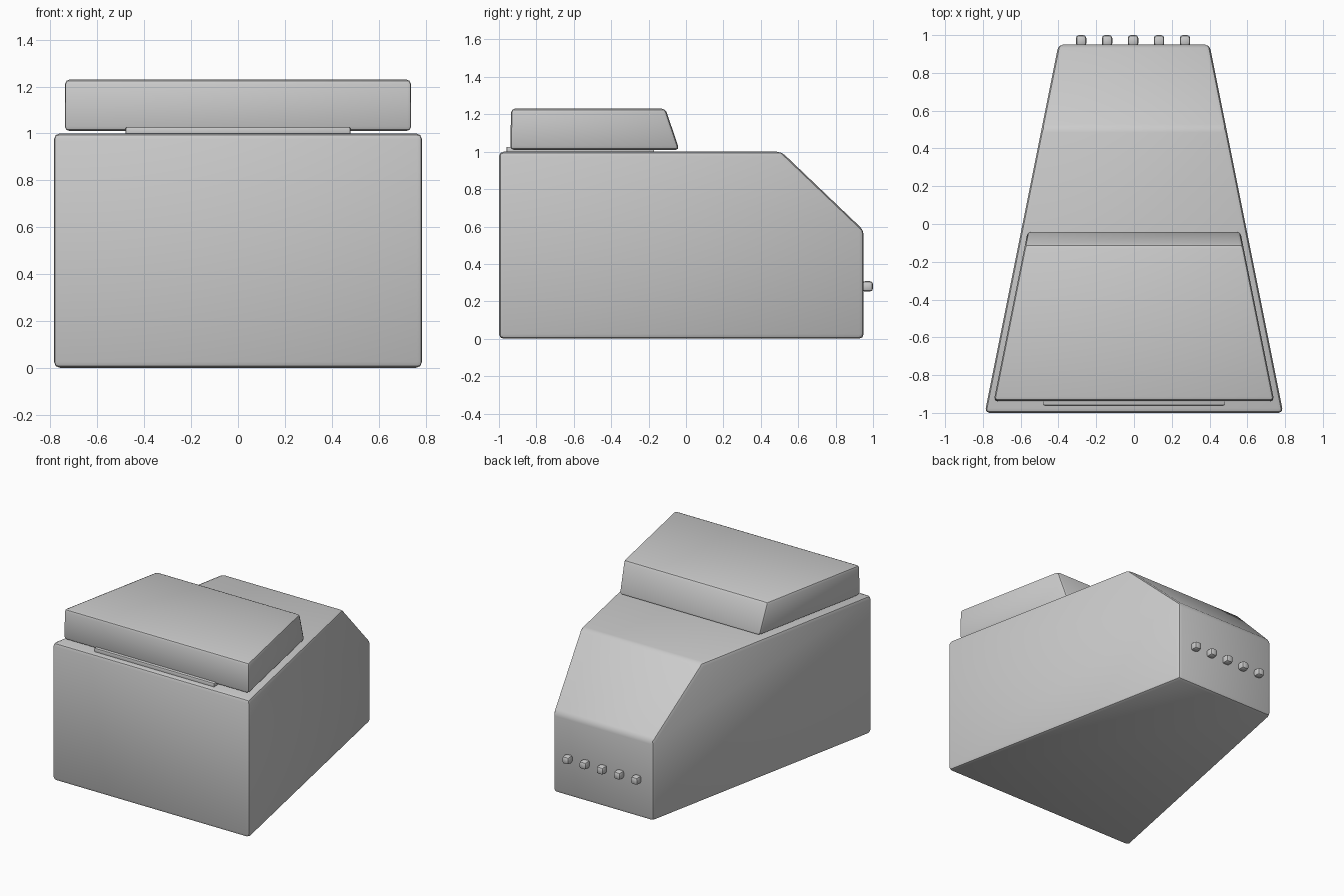
import bpy, bmesh

if "Cube" in bpy.data.objects:
    bpy.data.objects.remove(bpy.data.objects["Cube"])


def half_width(y, margin=0.0):
    # Plan taper: wide at the front, narrow at the back
    return 0.79 - (y + 1.0) * 0.39 / 1.95 - margin


def tapered_prism(name, profile, margin, bevel, segments):
    # Extrude a side (y, z) profile across x, following the plan taper
    bm = bmesh.new()
    left = [bm.verts.new((-half_width(y, margin), y, z)) for y, z in profile]
    right = [bm.verts.new((half_width(y, margin), y, z)) for y, z in profile]
    bm.faces.new(left)
    bm.faces.new(right[::-1])
    n = len(profile)
    for i in range(n):
        j = (i + 1) % n
        bm.faces.new((left[i], right[i], right[j], left[j]))
    finish(name, bm, bevel, segments)


def block(name, centre, size, bevel, segments=2):
    bm = bmesh.new()
    bmesh.ops.create_cube(bm, size=1.0)
    bmesh.ops.scale(bm, vec=size, verts=bm.verts)
    bmesh.ops.translate(bm, vec=centre, verts=bm.verts)
    finish(name, bm, bevel, segments)


def finish(name, bm, bevel, segments):
    bmesh.ops.recalc_face_normals(bm, faces=bm.faces)
    mesh = bpy.data.meshes.new(name)
    bm.to_mesh(mesh)
    bm.free()
    obj = bpy.data.objects.new(name, mesh)
    bpy.context.collection.objects.link(obj)
    mod = obj.modifiers.new("soft_edges", "BEVEL")
    mod.width = bevel
    mod.segments = segments
    mod.limit_method = "ANGLE"
    bpy.ops.object.select_all(action="DESELECT")
    obj.select_set(True)
    bpy.context.view_layer.objects.active = obj
    bpy.ops.object.modifier_apply(modifier=mod.name)
    bpy.ops.object.shade_smooth_by_angle()


# Main tapered housing with sloped back
tapered_prism("body", [(-1, 0), (-1, 1), (0.51, 1), (0.95, 0.58), (0.95, 0)],
              0.0, 0.025, 2)

# Raised lid with a leaning rear face
tapered_prism("lid", [(-0.94, 1.01), (-0.935, 1.23), (-0.11, 1.23), (-0.035, 1.01)],
              0.035, 0.02, 2)

# Thin plate between body and lid, showing as a strip at the front
block("lid_plate", (0, -0.565, 1.008), (0.96, 0.79, 0.036), 0.006)

# Row of small buttons on the back
for i in range(5):
    block(f"button_{i + 1}", (-0.28 + 0.1375 * i, 0.97, 0.28), (0.055, 0.06, 0.055), 0.016)
